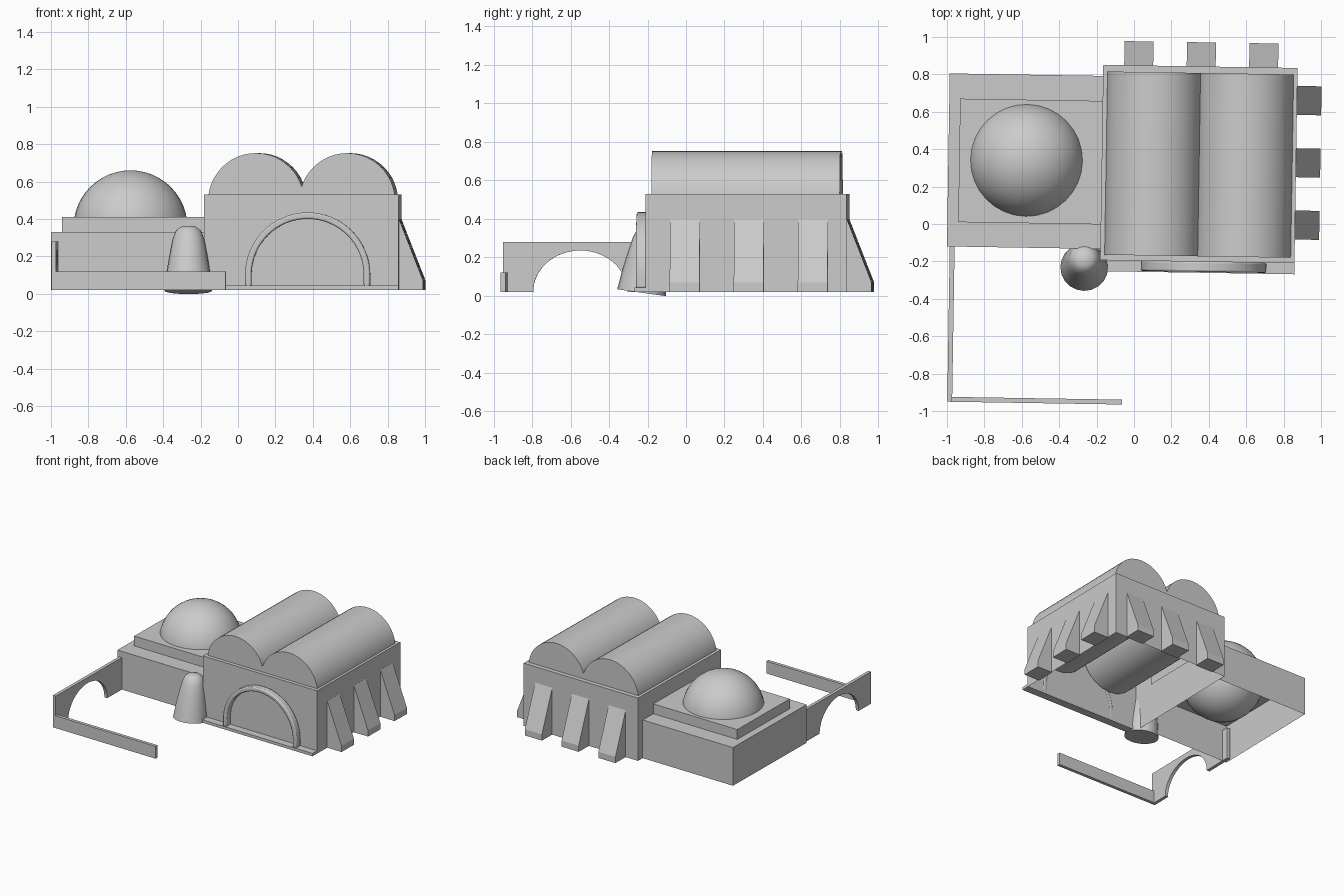
import bpy, bmesh, math
from mathutils import Matrix, Vector

cube = bpy.data.objects.get("Cube")
if cube:
    bpy.data.objects.remove(cube, do_unlink=True)

# One plaster colour for the whole building
plaster = bpy.data.materials.new("grey plaster")
plaster.use_nodes = True
GREY = (0.6, 0.6, 0.6, 1)
plaster.diffuse_color = GREY
plaster.node_tree.nodes["Principled BSDF"].inputs["Base Color"].default_value = GREY

# The whole plot is turned very slightly about the vertical
TURN = Matrix.Rotation(math.radians(-0.92), 4, 'Z')
GROUND = 0.02


def finish(name, bm, smooth=False):
    bmesh.ops.recalc_face_normals(bm, faces=bm.faces)
    mesh = bpy.data.meshes.new(name)
    bm.to_mesh(mesh)
    bm.free()
    mesh.transform(TURN)
    mesh.materials.append(plaster)
    obj = bpy.data.objects.new(name, mesh)
    bpy.context.collection.objects.link(obj)
    if smooth:
        bpy.ops.object.select_all(action='DESELECT')
        obj.select_set(True)
        bpy.context.view_layer.objects.active = obj
        bpy.ops.object.shade_smooth_by_angle(angle=math.radians(35))
    return obj


def box(name, x, y, z, open_bottom=False):
    bm = bmesh.new()
    bmesh.ops.create_cube(bm, size=1)
    for v in bm.verts:
        v.co = [lo + (c + 0.5) * (hi - lo) for c, (lo, hi) in zip(v.co, (x, y, z))]
    if open_bottom:
        bm.normal_update()
        floor = [f for f in bm.faces if f.normal.z < -0.9]
        bmesh.ops.delete(bm, geom=floor, context='FACES_ONLY')
    return finish(name, bm)


def prism(name, outline, place, depth, smooth=False):
    """Extrude a 2D outline by a depth vector; place maps (u, z) to 3D."""
    bm = bmesh.new()
    face = bm.faces.new([bm.verts.new(place(u, z)) for u, z in outline])
    ext = bmesh.ops.extrude_face_region(bm, geom=[face], use_keep_orig=True)
    moved = [g for g in ext["geom"] if isinstance(g, bmesh.types.BMVert)]
    bmesh.ops.translate(bm, verts=moved, vec=depth)
    return finish(name, bm, smooth)


def arc(centre, height, ru, rz, steps=32):
    return [(centre - ru * math.cos(math.pi * i / steps),
             height + rz * math.sin(math.pi * i / steps)) for i in range(steps + 1)]


# Vaulted hall
box("hall_walls", (-0.178, 0.861), (-0.196, 0.848), (GROUND, 0.53), True)
box("hall_front_sill", (-0.178, 0.861), (-0.255, -0.19), (GROUND, 0.043))
for side, x in (("right", 0.099), ("left", 0.587)):
    bm = bmesh.new()
    bmesh.ops.create_cone(bm, cap_ends=True, segments=48, radius1=0.256,
                          radius2=0.256, depth=0.98)
    bm.transform(Matrix.Translation((x, 0.323, 0.496)) @ Matrix.Rotation(math.pi / 2, 4, 'X'))
    finish(side + "_barrel_vault", bm, True)

# Moulded arch on the hall front
outer = [(0.041, 0.04)] + arc(0.376, 0.1, 0.335, 0.335) + [(0.711, 0.04)]
inner = [(0.076, 0.04)] + arc(0.376, 0.1, 0.3, 0.3) + [(0.676, 0.04)]
ring = prism("front_arch_moulding", outer + inner[::-1],
             lambda u, z: Vector((u, -0.25, z)), (0, 0.056, 0), True)
bevel = ring.modifiers.new("rounded edge", 'BEVEL')
bevel.width = 0.009
bevel.segments = 2
bevel.angle_limit = math.radians(50)

# Sloping buttresses along the left side and the back of the hall
slope = [(0, GROUND), (0.137, GROUND), (0.137, 0.07), (0.008, 0.4), (0, 0.4)]
for i in range(3):
    prism("side_buttress", slope,
          lambda u, z: Vector((0.854 + u, -0.069 + 0.333 * i, z)), (0, 0.155, 0))
    prism("back_buttress", slope,
          lambda u, z: Vector((-0.066 + 0.334 * i, 0.84 + u, z)), (0.155, 0, 0))

# Domed annex
box("annex_walls", (-0.998, -0.178), (-0.136, 0.789), (GROUND, 0.33), True)
box("annex_upper_tier", (-0.94, -0.17), (-0.005, 0.655), (0.33, 0.41), True)
bm = bmesh.new()
bmesh.ops.create_uvsphere(bm, u_segments=32, v_segments=24, radius=0.305)
bmesh.ops.translate(bm, verts=bm.verts, vec=(-0.58, 0.331, 0.355))
finish("annex_dome", bm, True)

# Leaning rounded post between annex and hall
profile = [(0.128, 0), (0.117, 0.1), (0.1, 0.2), (0.085, 0.28),
           (0.067, 0.325), (0.04, 0.345), (0, 0.35)]
bm = bmesh.new()
pts = [bm.verts.new((r, 0, z)) for r, z in [(0, 0)] + profile]
edges = [bm.edges.new(pair) for pair in zip(pts, pts[1:])]
bmesh.ops.spin(bm, geom=pts + edges, cent=(0, 0, 0), axis=(0, 0, 1),
               angle=math.tau, steps=20)
bmesh.ops.remove_doubles(bm, verts=bm.verts, dist=0.0005)
bm.transform(Matrix.Translation((-0.262, -0.235, 0.016)) @ Matrix.Rotation(math.radians(-8), 4, 'X'))
finish("leaning_post", bm, True)

# Courtyard walls
opening = arc(-0.565, GROUND, 0.245, 0.215)
prism("courtyard_arched_wall",
      [(-0.966, GROUND)] + opening + [(-0.08, GROUND), (-0.08, 0.28), (-0.966, 0.28)],
      lambda u, z: Vector((-0.983, u, z)), (0.026, 0, 0))
box("courtyard_low_wall", (-0.983, -0.05), (-0.966, -0.94), (GROUND, 0.12))
